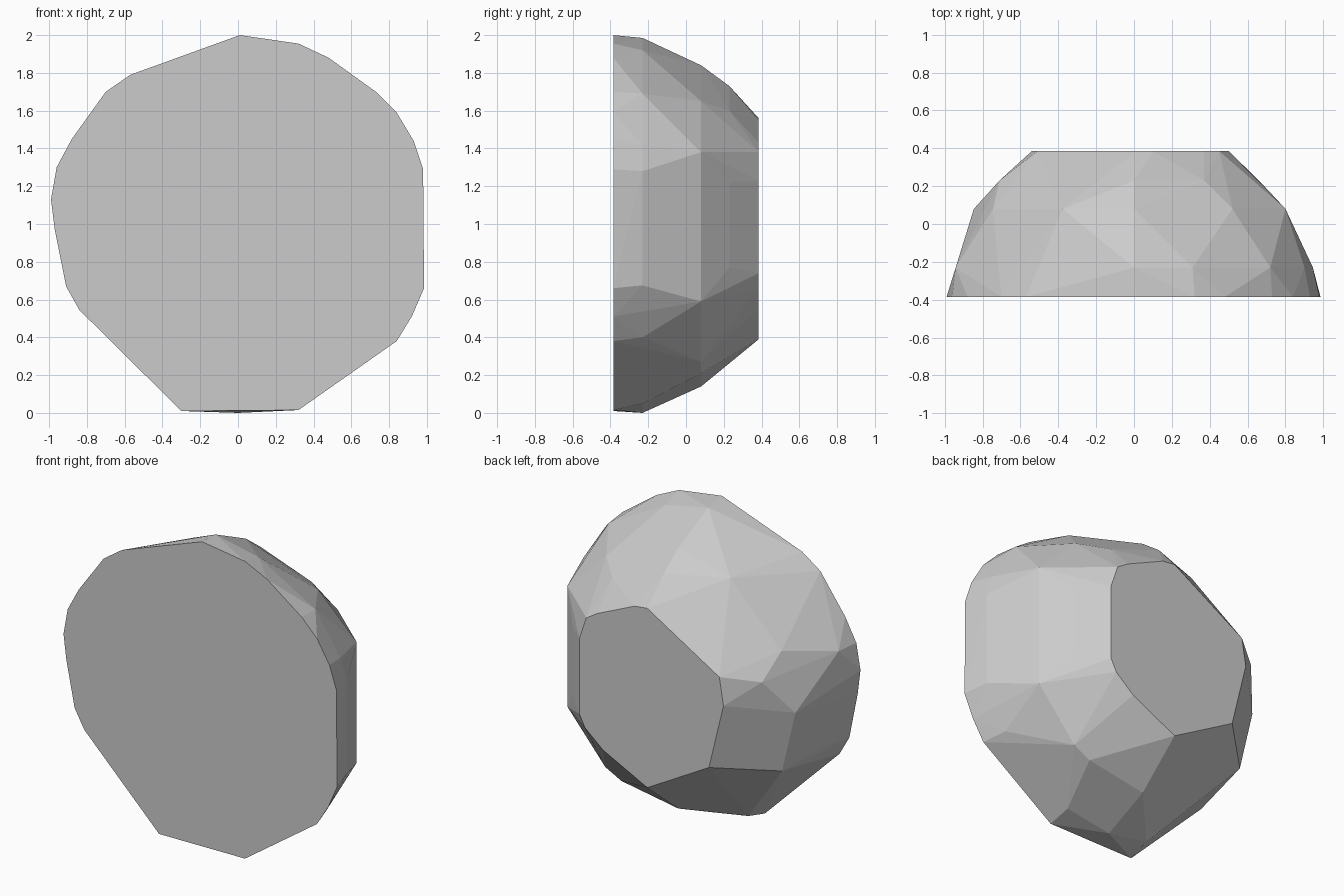
import bpy, bmesh, math

# cross-sections of the cut stone, (x, z) points at each depth y
front_cut = [(.01, 2), (.32, 1.955), (.48, 1.88), (.73, 1.70), (.84, 1.59), (.93, 1.44),
             (.98, 1.29), (.985, .66), (.92, .51), (.84, .38), (.32, .015), (-.30, .01),
             (-.84, .545), (-.91, .67), (-.97, .97), (-.99, 1.13), (-.96, 1.3),
             (-.88, 1.45), (-.70, 1.70), (-.57, 1.79)]
shoulder = [(0, 1.985), (.31, 1.92), (.72, 1.69), (.90, 1.42), (.945, 1.28), (.945, .675),
            (.80, .40), (.32, .05), (0, 0), (-.29, .05), (-.87, .68), (-.942, 1.30),
            (-.556, 1.74)]
middle = [(0, 1.84), (.52, 1.65), (.80, 1.38), (.80, .59), (.527, .27), (.41, .21),
          (0, .14), (-.75, .585), (-.846, .99), (-.745, 1.366), (-.377, 1.745)]
back_rim = [(0, 1.73), (.37, 1.60), (.66, 1.22), (.66, .77), (-.71, 1.21)]
back_cut = [(.01, 1.56), (.10, 1.55), (.37, 1.43), (.45, 1.38), (.50, 1.23), (.50, .74),
            (.46, .66), (.33, .55), (.01, .39), (-.435, .64), (-.54, 1.07), (-.51, 1.25)]
sections = [(-.385, front_cut), (-.23, shoulder), (.08, middle), (.23, back_rim), (.385, back_cut)]

# faceted stone: skin all sections with a convex hull
bm = bmesh.new()
for y, ring in sections:
    for x, z in ring:
        bm.verts.new((x, y, z))
hull = bmesh.ops.convex_hull(bm, input=bm.verts[:])
loose = [v for v in bm.verts if not v.link_faces]
bmesh.ops.delete(bm, geom=loose, context='VERTS')

# merge the flat cuts and near-flat facets
bmesh.ops.dissolve_limit(bm, angle_limit=math.radians(1), verts=bm.verts[:], edges=bm.edges[:])
bmesh.ops.recalc_face_normals(bm, faces=bm.faces[:])

mesh = bpy.data.meshes.new("cut_stone")
bm.to_mesh(mesh)
bm.free()
stone = bpy.data.objects.new("cut_stone", mesh)
bpy.context.collection.objects.link(stone)
